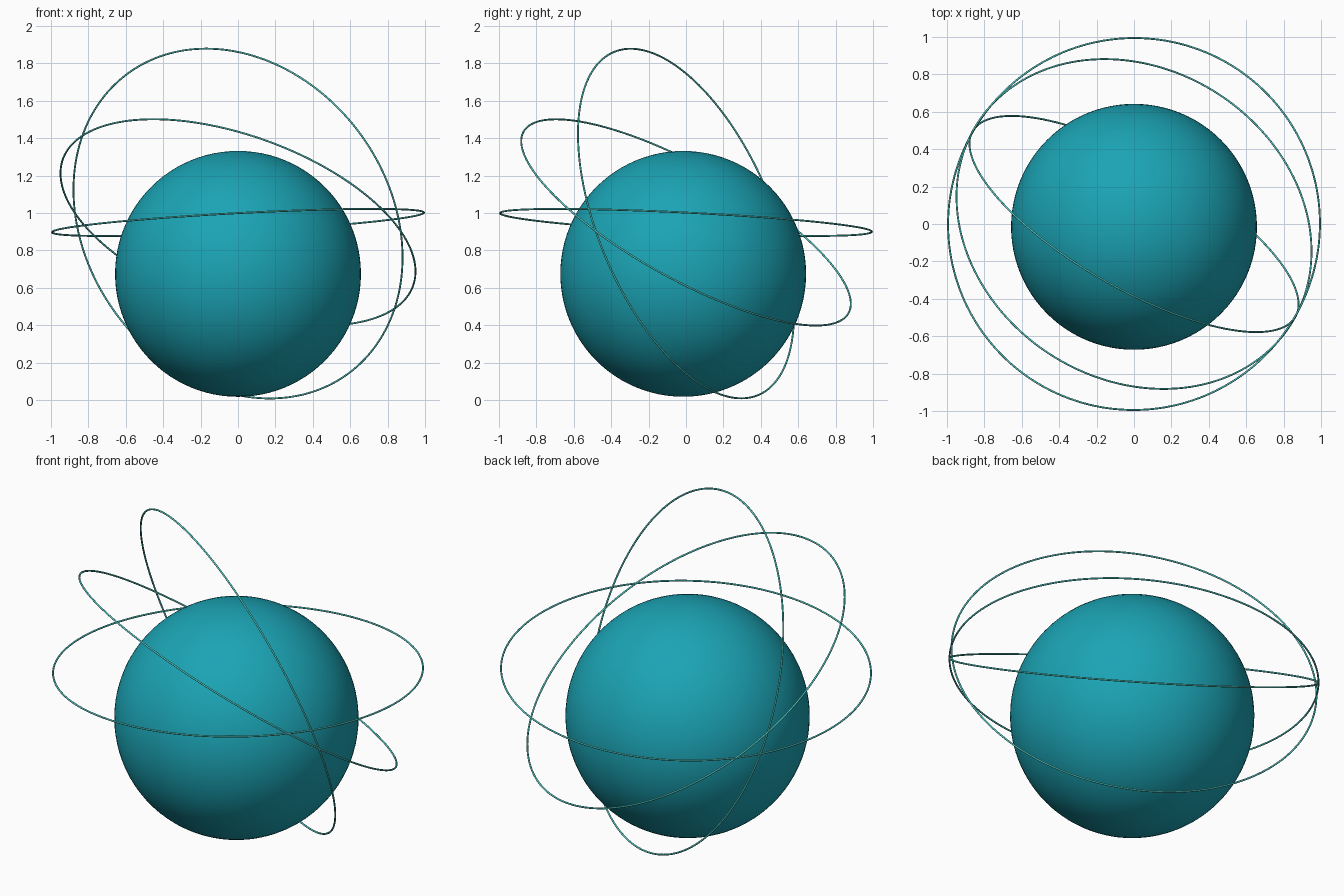
import bpy
from mathutils import Vector

if "Cube" in bpy.data.objects:
    bpy.data.objects.remove(bpy.data.objects["Cube"])


def flat(name, colour):
    mat = bpy.data.materials.new(name)
    mat.diffuse_color = (*colour, 1)
    mat.use_nodes = True
    mat.node_tree.nodes["Principled BSDF"].inputs["Base Color"].default_value = mat.diffuse_color
    return mat


teal = flat("teal", (0.011, 0.37, 0.46))
light_teal = flat("light teal", (0.08, 0.56, 0.52))


def finish(name, mat):
    obj = bpy.context.object
    obj.name = name
    obj.data.materials.append(mat)
    bpy.ops.object.shade_smooth()
    return obj


# central globe
bpy.ops.mesh.primitive_uv_sphere_add(segments=96, ring_count=48, radius=0.657,
                                     location=(0, -0.015, 0.675))
finish("globe", teal)

# thin tilted orbit rings: name, centre height, plane normal
rings = [
    ("level_ring", 0.950, (-0.053, 0.050, 1.0)),
    ("tilted_ring", 0.950, (0.303, 0.466, 0.835)),
    ("steep_ring", 0.944, (0.468, 0.814, 0.343)),
]
for name, z, normal in rings:
    turn = Vector(normal).to_track_quat('Z', 'Y').to_euler()
    bpy.ops.mesh.primitive_torus_add(major_radius=0.995, minor_radius=0.005,
                                     major_segments=192, minor_segments=12,
                                     location=(0, 0, z), rotation=turn)
    finish(name, light_teal)
